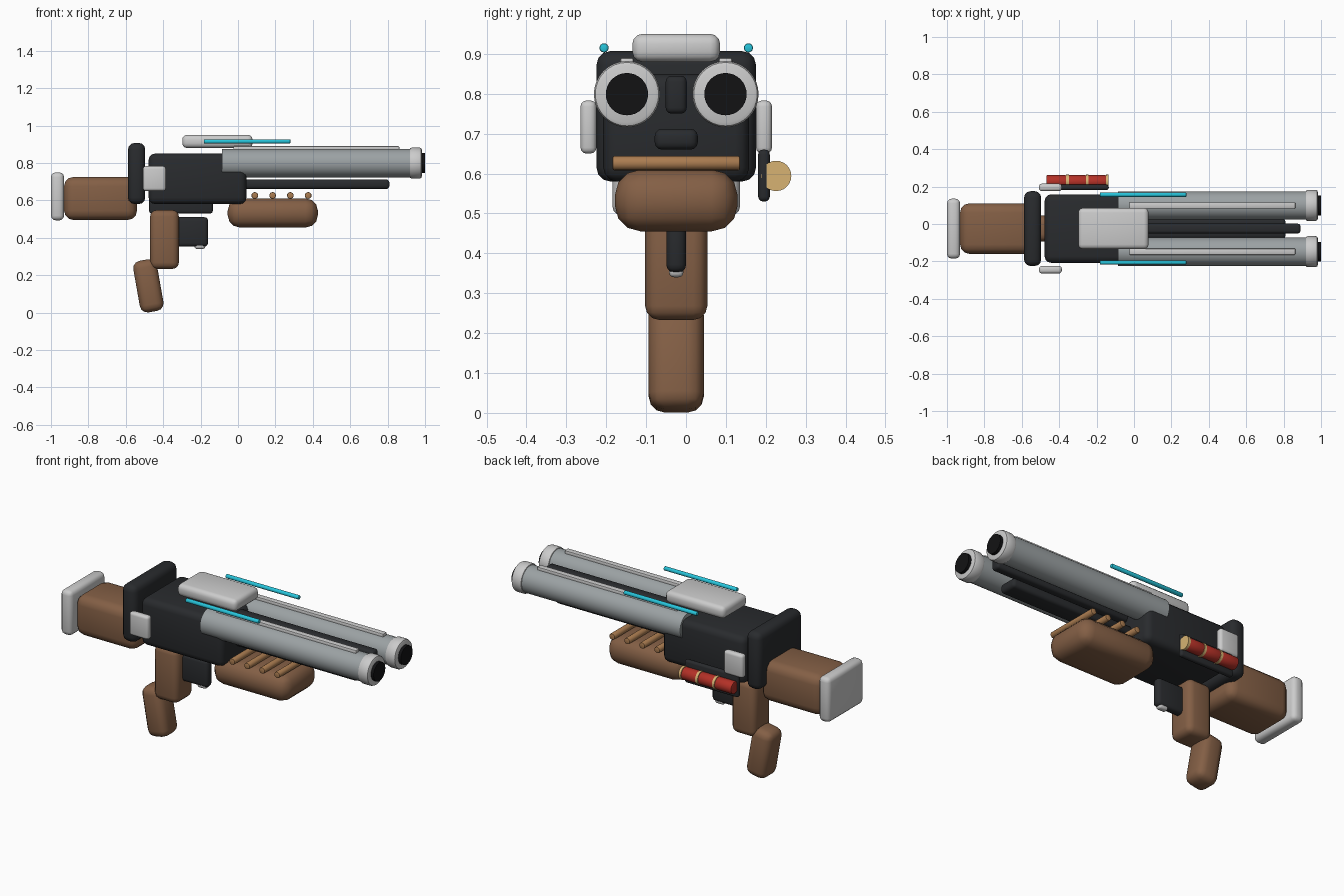
import bpy, math

if "Cube" in bpy.data.objects:
    bpy.data.objects.remove(bpy.data.objects["Cube"])

YC = -0.0245  # symmetry plane of the body


def material(name, r, g, b):
    m = bpy.data.materials.new(name)
    m.diffuse_color = (r, g, b, 1)
    m.use_nodes = True
    m.node_tree.nodes["Principled BSDF"].inputs["Base Color"].default_value = m.diffuse_color
    return m


WOOD = material("wood", 0.23, 0.115, 0.06)
RIB = material("light_wood", 0.40, 0.20, 0.08)
DARK = material("dark_metal", 0.022, 0.024, 0.027)
STEEL = material("steel", 0.33, 0.36, 0.37)
PALE = material("pale_metal", 0.55, 0.55, 0.55)
BLACK = material("bore_black", 0.006, 0.006, 0.007)
CYAN = material("cyan", 0.02, 0.55, 0.70)
RED = material("red", 0.45, 0.03, 0.02)
BRASS = material("brass", 0.68, 0.45, 0.17)


def finish(name, mat, bevel, seg):
    o = bpy.context.object
    o.name = name
    o.data.materials.append(mat)
    if bevel:
        b = o.modifiers.new("bevel", "BEVEL")
        b.width, b.segments, b.limit_method = bevel, seg, 'ANGLE'
        bpy.ops.object.modifier_apply(modifier=b.name)
    bpy.ops.object.shade_smooth_by_angle(angle=math.radians(35))
    return o


def box(name, x, y, z, mat, bevel=0.01, seg=3, tilt=0):
    """Rounded box from (min, max) ranges, tilted about y."""
    r = (x, y, z)
    bpy.ops.mesh.primitive_cube_add(size=1, location=[(a + b) / 2 for a, b in r])
    o = bpy.context.object
    o.scale = [b - a for a, b in r]
    bpy.ops.object.transform_apply(location=False, rotation=False, scale=True)
    o.rotation_euler.y = tilt
    return finish(name, mat, bevel, seg)


def rod(name, x, y, z, radius, mat, bevel=0, sides=32):
    """Cylinder along x."""
    bpy.ops.mesh.primitive_cylinder_add(vertices=sides, radius=radius, depth=x[1] - x[0],
                                        location=((x[0] + x[1]) / 2, y, z),
                                        rotation=(0, math.pi / 2, 0))
    return finish(name, mat, bevel, 2)


def mid(half):
    return (YC - half, YC + half)


# Receiver and rear plate
box("receiver", (-0.478, 0.045), mid(0.183), (0.58, 0.85), DARK, 0.035)
box("rear_plate", (-0.588, -0.496), mid(0.20), (0.58, 0.907), DARK, 0.035)

# Stock and butt plate
box("stock", (-0.93, -0.54), mid(0.135), (0.495, 0.725), WOOD, 0.05)
box("butt_plate", (-1.0, -0.93), mid(0.16), (0.493, 0.749), PALE, 0.025)

# Grip in two pieces
box("upper_grip", (-0.47, -0.316), mid(0.078), (0.233, 0.548), WOOD, 0.035)
box("lower_grip", (-0.543, -0.415), mid(0.069), (0.003, 0.283), WOOD, 0.04, tilt=math.radians(-10))

# Trigger guard and trigger
box("trigger_guard", (-0.345, -0.16), mid(0.025), (0.352, 0.51), DARK, 0.02)
box("trigger", (-0.232, -0.176), mid(0.018), (0.34, 0.44), PALE, 0.012)

# Twin barrels with muzzle rings, bores, sighting ribs, side plates and glow tubes
for side, s in (("right", -1), ("left", 1)):
    y = YC + s * 0.1235
    rod(side + "_barrel", (-0.085, 0.93), y, 0.799, 0.076, STEEL)
    rod(side + "_muzzle_ring", (0.917, 0.983), y, 0.799, 0.083, PALE, 0.012)
    rod(side + "_bore", (0.95, 1.0), y, 0.799, 0.053, BLACK)
    box(side + "_barrel_rib", (-0.025, 0.863), (y - 0.017, y + 0.017), (0.862, 0.890), PALE, 0.006, 2)
    y = YC + s * 0.22
    box(side + "_side_plate", (-0.508, -0.386), (y - 0.02, y + 0.02), (0.65, 0.783), PALE, 0.015)
    rod(side + "_glow_tube", (-0.183, 0.28), YC + s * 0.181, 0.915, 0.0115, CYAN, 0.004, 16)

# Rails between and below the barrels
box("centre_rail", (-0.05, 0.89), mid(0.0265), (0.75, 0.845), DARK, 0.015)
box("lower_rail", (0.0, 0.81), mid(0.054), (0.66, 0.712), DARK, 0.018)

# Top cover
box("top_cover", (-0.298, 0.078), mid(0.11), (0.88, 0.95), PALE, 0.025)

# Forend with cross ribs
box("forend", (-0.055, 0.427), mid(0.154), (0.455, 0.61), WOOD, 0.065)
for i in range(4):
    rib = rod(f"forend_rib_{i + 1}", (-0.16, 0.16), 0, 0, 0.018, RIB, 0.005, 16)
    rib.location = (0.09 + i * 0.095, YC, 0.626)
    rib.rotation_euler = (math.pi / 2, 0, 0)

# Side shell carrier with three shells
box("shell_carrier", (-0.475, -0.135), (0.181, 0.21), (0.53, 0.66), DARK, 0.012)
for i in range(3):
    x = -0.468 + i * 0.106
    rod(f"shell_{i + 1}", (x, x + 0.107), 0.226, 0.594, 0.035, RED, 0.005, 24)
    rod(f"shell_cap_{i + 1}", (x + 0.105, x + 0.12), 0.226, 0.594, 0.038, BRASS, 0, 24)
